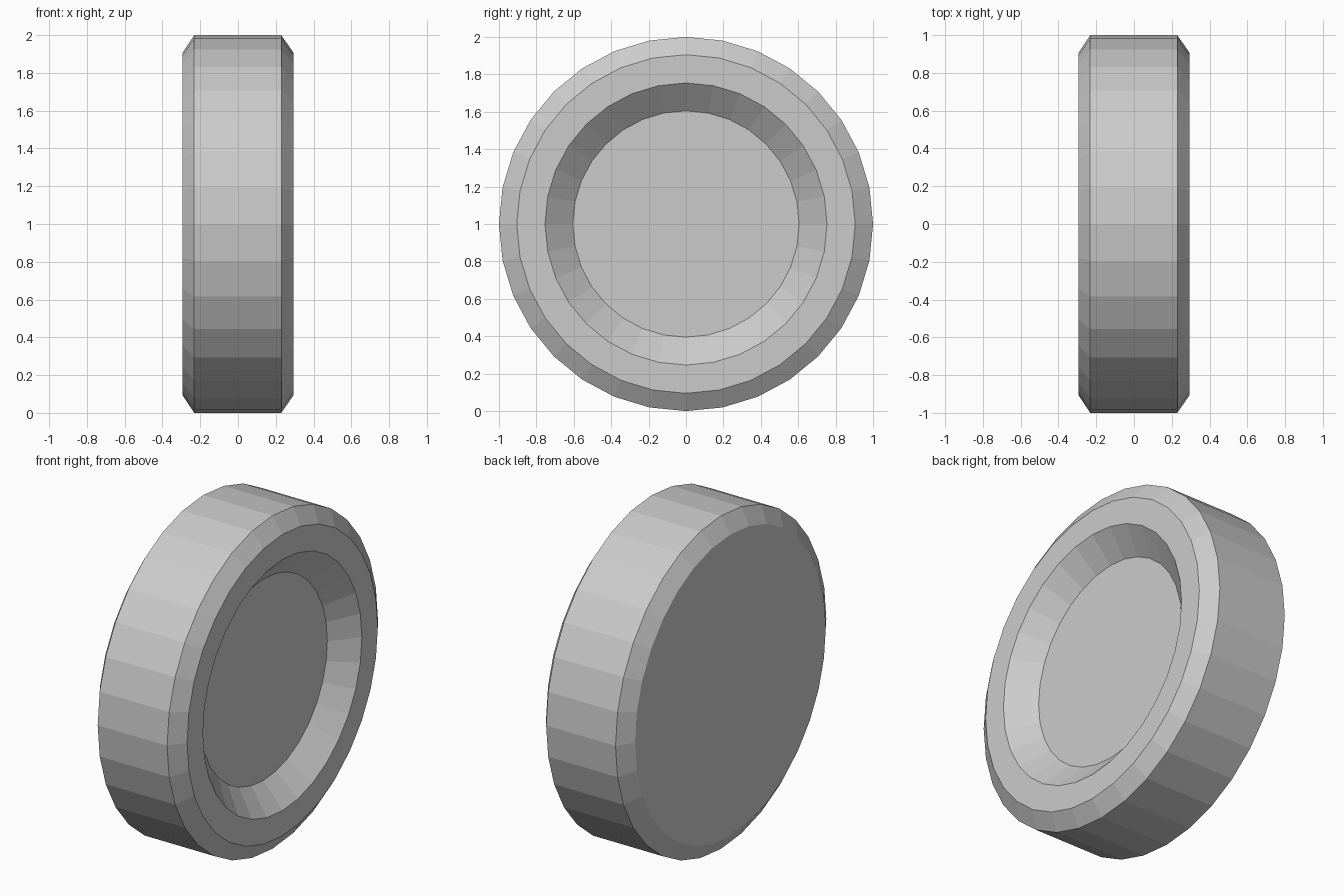
import bpy, bmesh
from math import sin, cos, pi

if "Cube" in bpy.data.objects:
    bpy.data.objects.remove(bpy.data.objects["Cube"])

SIDES = 32
# Wheel profile as (x along axle, radius), from closed back face to dished front face
PROFILE = [(-0.295, 0.905), (-0.232, 1.0), (0.229, 1.0),
           (0.295, 0.905), (0.295, 0.754), (0.17, 0.605)]

bm = bmesh.new()
rings = [[bm.verts.new((x, r * sin(2 * pi * i / SIDES), 1 + r * cos(2 * pi * i / SIDES)))
          for i in range(SIDES)] for x, r in PROFILE]

# Bands between neighbouring rings
for a, b in zip(rings, rings[1:]):
    for i in range(SIDES):
        j = (i + 1) % SIDES
        bm.faces.new((a[i], a[j], b[j], b[i]))

# Flat back cap and recessed hub floor
bm.faces.new(rings[0])
bm.faces.new(rings[-1])
bmesh.ops.recalc_face_normals(bm, faces=bm.faces)

mesh = bpy.data.meshes.new("wheel")
bm.to_mesh(mesh)
bm.free()
wheel = bpy.data.objects.new("wheel", mesh)
bpy.context.collection.objects.link(wheel)
